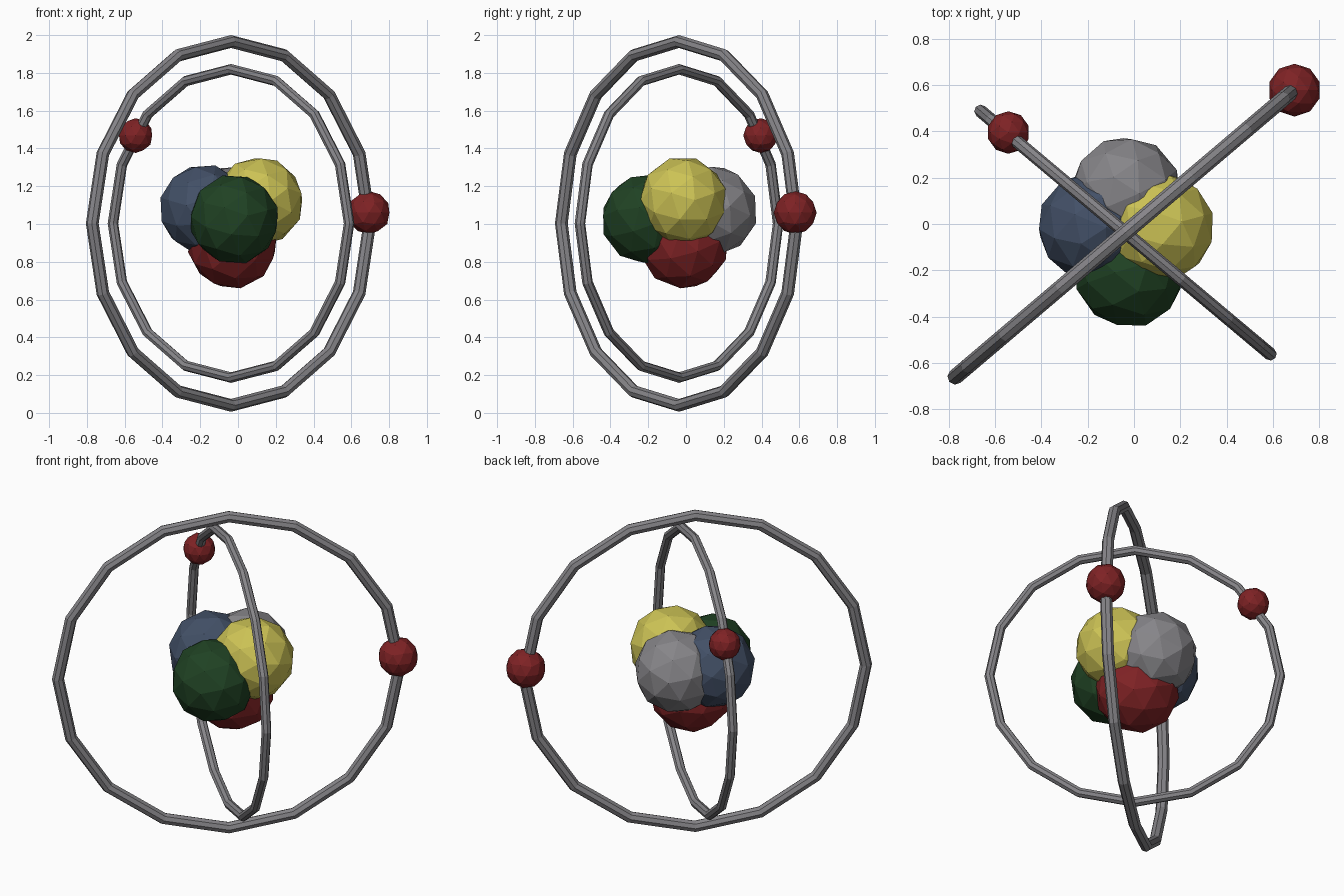
import bpy
from math import radians

if "Cube" in bpy.data.objects:
    bpy.data.objects.remove(bpy.data.objects["Cube"])


def material(name, rgb):
    m = bpy.data.materials.new(name)
    m.diffuse_color = (*rgb, 1)
    m.use_nodes = True
    m.node_tree.nodes["Principled BSDF"].inputs["Base Color"].default_value = m.diffuse_color
    return m


GREY = material("grey", (0.24, 0.235, 0.25))
BLUE = material("slate_blue", (0.055, 0.08, 0.135))
GREEN = material("dark_green", (0.014, 0.054, 0.017))
YELLOW = material("yellow", (0.60, 0.54, 0.09))
RED = material("dark_red", (0.21, 0.016, 0.018))


def finish(name, mat):
    ob = bpy.context.object
    ob.name = name
    ob.data.materials.append(mat)
    bpy.ops.object.shade_flat()


def ball(name, pos, radius, mat, turn=(0, 0, 0)):
    bpy.ops.mesh.primitive_ico_sphere_add(
        subdivisions=2, radius=radius, location=pos,
        rotation=[radians(a) for a in turn])
    finish(name, mat)


def ring(name, radius, tube, heading):
    # upright hoop, turned about the vertical axis
    bpy.ops.mesh.primitive_torus_add(
        major_segments=16, minor_segments=8, major_radius=radius,
        minor_radius=tube, location=(-0.037, -0.037, 1.003),
        rotation=(radians(90), 0, radians(heading)))
    finish(name, GREY)


# Nucleus: five overlapping balls
ball("nucleus_front", (-0.02, -0.21, 1.025), 0.24, GREEN, (20, 10, 0))
ball("nucleus_right", (0.11, -0.015, 1.12), 0.238, YELLOW, (0, 25, 15))
ball("nucleus_left", (-0.18, -0.01, 1.08), 0.238, BLUE, (10, -20, 30))
ball("nucleus_back", (-0.035, 0.14, 1.07), 0.24, GREY, (-20, 0, 40))
ball("nucleus_bottom", (-0.03, -0.01, 0.895), 0.24, RED, (15, 15, 0))

# Orbits
ring("outer_orbit", 0.963, 0.034, 40.3)
ring("inner_orbit", 0.816, 0.028, -40)

# Electrons
ball("outer_electron", (0.693, 0.578, 1.06), 0.114, RED)
ball("inner_electron", (-0.542, 0.395, 1.468), 0.092, RED)
